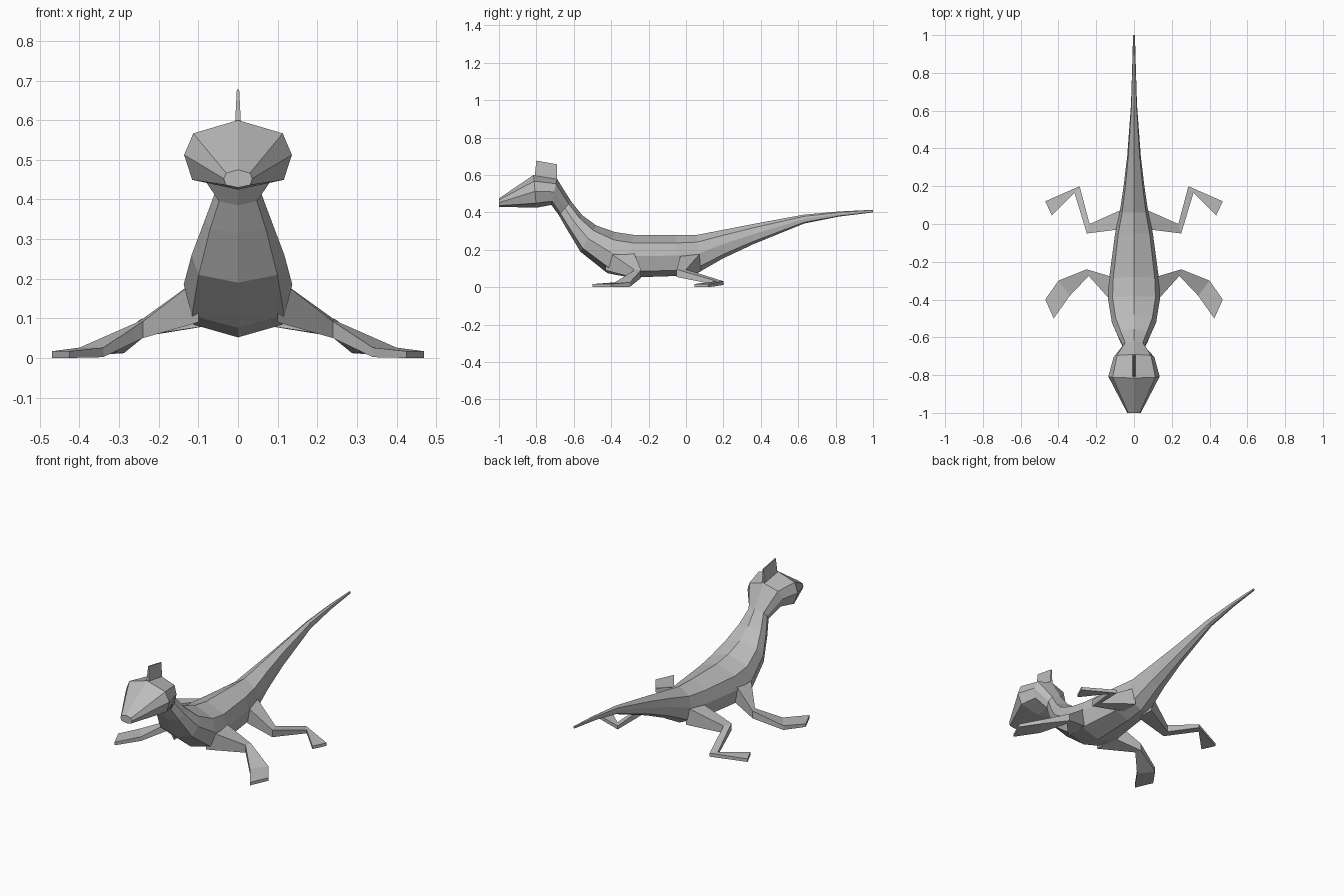
import bpy
import bmesh

skin = bpy.data.materials.new("grey_skin")
skin.diffuse_color = (0.5, 0.5, 0.5, 1)


def loft(name, rings, mirror=False):
    """Skin a closed tube through rings of equal point count and cap both ends."""
    bm = bmesh.new()
    loops = [[bm.verts.new(p) for p in ring] for ring in rings]
    n = len(loops[0])
    for a, b in zip(loops, loops[1:]):
        for i in range(n):
            j = (i + 1) % n
            bm.faces.new((a[i], a[j], b[j], b[i]))
    bm.faces.new(loops[0])
    bm.faces.new(loops[-1])
    bmesh.ops.recalc_face_normals(bm, faces=bm.faces)
    mesh = bpy.data.meshes.new(name)
    bm.to_mesh(mesh)
    bm.free()
    mesh.materials.append(skin)
    obj = bpy.data.objects.new(name, mesh)
    bpy.context.collection.objects.link(obj)
    if mirror:
        obj.modifiers.new("mirror", 'MIRROR')
    return obj


# Eight-sided section: (share of half width, share of the way from top to bottom)
HALF = [(0, 0), (0.83, 0.19), (1, 0.5), (0.85, 0.86), (0, 1)]
SECTION = HALF + [(-x, t) for x, t in HALF[3:0:-1]]


def body_ring(yt, zt, yb, zb, w):
    return [(x * w, yt + (yb - yt) * t, zt + (zb - zt) * t) for x, t in SECTION]


# Head, neck, trunk and tail: top y, top z, bottom y, bottom z, half width
stations = [
    (-1.00, 0.475, -1.00, 0.43, 0.036),
    (-0.815, 0.60, -0.80, 0.425, 0.136),
    (-0.69, 0.58, -0.72, 0.44, 0.108),
    (-0.615, 0.46, -0.68, 0.385, 0.056),
    (-0.555, 0.385, -0.64, 0.315, 0.083),
    (-0.48, 0.33, -0.565, 0.19, 0.117),
    (-0.38, 0.295, -0.42, 0.075, 0.137),
    (-0.28, 0.28, -0.30, 0.052, 0.132),
    (-0.05, 0.278, -0.05, 0.06, 0.10),
    (0.06, 0.28, 0.06, 0.075, 0.076),
    (0.20, 0.307, 0.20, 0.155, 0.055),
    (0.36, 0.338, 0.36, 0.23, 0.036),
    (0.63, 0.388, 0.63, 0.34, 0.016),
    (0.82, 0.405, 0.82, 0.378, 0.010),
    (1.00, 0.414, 1.00, 0.40, 0.005),
]
loft("body", [body_ring(*s) for s in stations])


# Thin crest on top of the head
def crest_ring(w, yf, zf, yb, zb):
    return [(-w, yf, zf), (w, yf, zf), (w, yb, zb), (-w, yb, zb)]


loft("crest", [crest_ring(0.008, -0.81, 0.58, -0.69, 0.56),
               crest_ring(0.003, -0.80, 0.677, -0.69, 0.657)])


# Legs: rear edge x, y, front edge x, y, top z, bottom z
def leg_ring(xa, ya, xb, yb, zt, zb):
    return [(xa, ya, zt), (xb, yb, zt), (xb, yb, zb), (xa, ya, zb)]


front_leg = [
    (0.10, -0.285, 0.10, -0.43, 0.20, 0.09),
    (0.25, -0.24, 0.24, -0.275, 0.092, 0.05),
    (0.40, -0.30, 0.34, -0.38, 0.026, 0.002),
    (0.47, -0.40, 0.425, -0.50, 0.017, 0.0),
]
hind_leg = [
    (0.055, 0.08, 0.05, -0.025, 0.185, 0.085),
    (0.235, 0.0, 0.25, -0.05, 0.095, 0.055),
    (0.288, 0.20, 0.315, 0.165, 0.032, 0.012),
    (0.47, 0.12, 0.435, 0.045, 0.017, 0.0),
]
loft("front_legs", [leg_ring(*r) for r in front_leg], mirror=True)
loft("hind_legs", [leg_ring(*r) for r in hind_leg], mirror=True)
